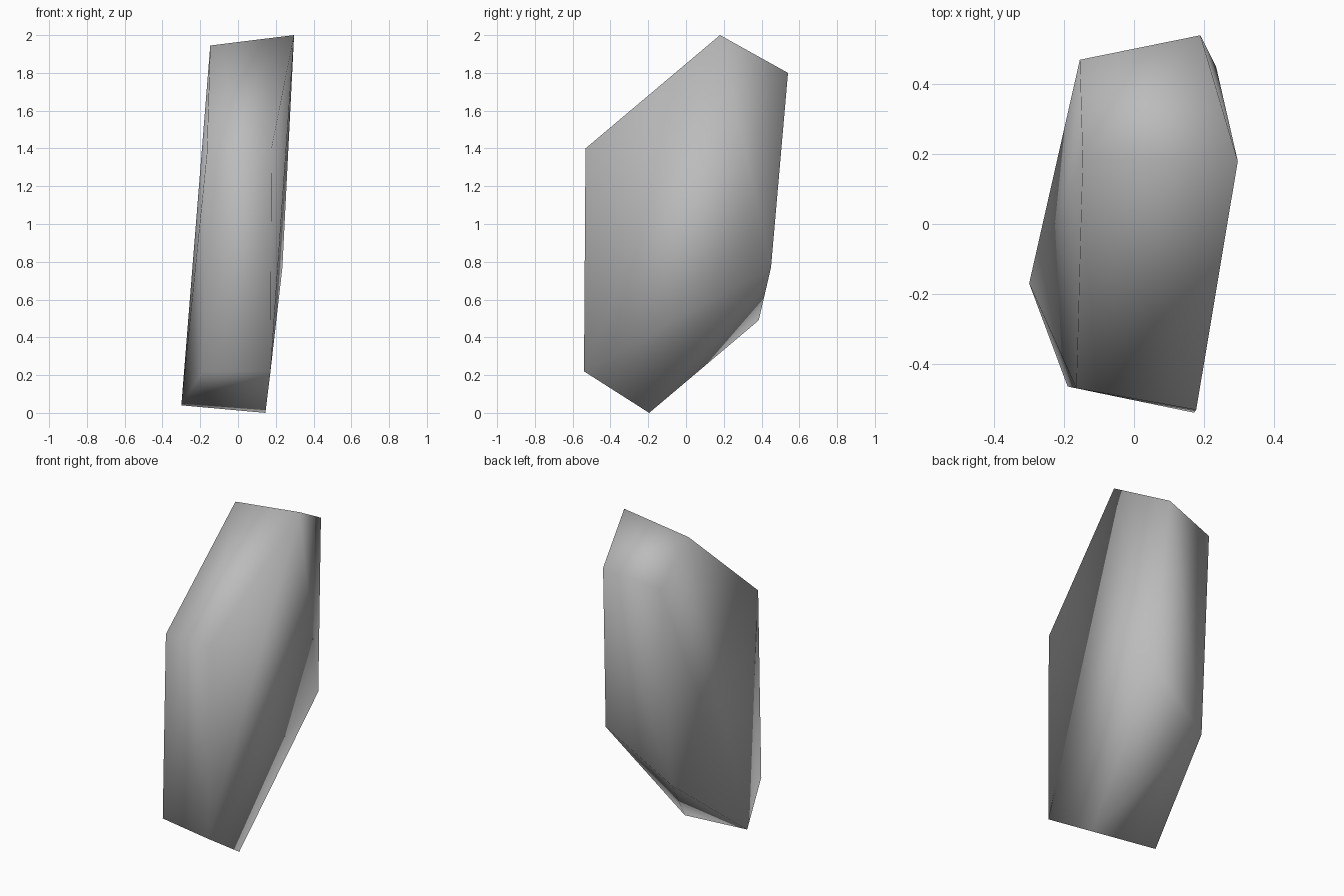
import bpy
import bmesh

if "Cube" in bpy.data.objects:
    bpy.data.objects.remove(bpy.data.objects["Cube"])

# Six-cornered outline of each broad side, clockwise from the peak
LEFT_SIDE = [(0.297, 0.18, 2.0), (0.19, 0.54, 1.8), (0.235, 0.45, 0.77),
             (0.145, -0.195, 0.0), (0.172, -0.54, 0.22), (0.178, -0.532, 1.4)]
RIGHT_SIDE = [(-0.147, 0.185, 1.945), (-0.155, 0.47, 1.73), (-0.172, 0.385, 0.49),
              (-0.30, -0.17, 0.04), (-0.19, -0.465, 0.22), (-0.165, -0.47, 1.37)]

# One grey stone colour
stone = bpy.data.materials.new("grey_stone")
stone.use_nodes = True
colour = (0.5, 0.5, 0.5, 1)
stone.diffuse_color = colour
stone.node_tree.nodes["Principled BSDF"].inputs["Base Color"].default_value = colour

# Leaning slab: the two sides wrapped into one closed shape
bm = bmesh.new()
for point in LEFT_SIDE + RIGHT_SIDE:
    bm.verts.new(point)
bmesh.ops.convex_hull(bm, input=bm.verts[:])
bmesh.ops.recalc_face_normals(bm, faces=bm.faces[:])

# Soft shading all over, including the rim
for face in bm.faces:
    face.smooth = True

mesh = bpy.data.meshes.new("stone_slab")
bm.to_mesh(mesh)
bm.free()
mesh.materials.append(stone)
slab = bpy.data.objects.new("stone_slab", mesh)
bpy.context.collection.objects.link(slab)
